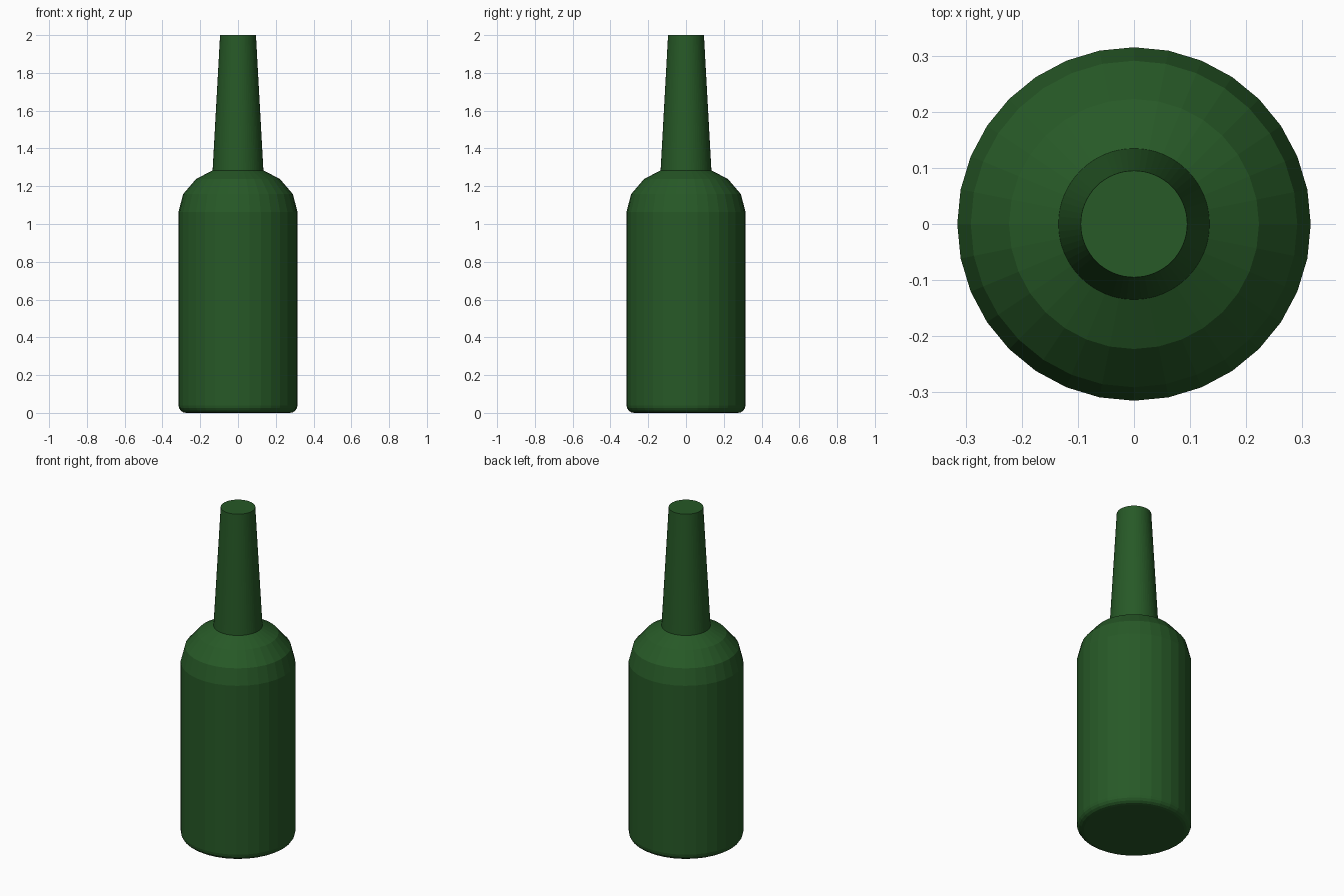
import bpy, bmesh
from math import sin, cos, pi, radians

if "Cube" in bpy.data.objects:
    bpy.data.objects.remove(bpy.data.objects["Cube"])

glass = bpy.data.materials.new("green_glass")
glass.diffuse_color = (0.02, 0.1, 0.02, 1)
glass.use_nodes = True
glass.node_tree.nodes["Principled BSDF"].inputs["Base Color"].default_value = glass.diffuse_color


def lathe(name, profile, sides):
    """Revolve (radius, z) points around z; both ends are closed."""
    bm = bmesh.new()
    rings = []
    for r, z in profile:
        rings.append([bm.verts.new((r * cos(2 * pi * i / sides),
                                    r * sin(2 * pi * i / sides), z))
                      for i in range(sides)])
    for a, b in zip(rings, rings[1:]):
        for i in range(sides):
            j = (i + 1) % sides
            bm.faces.new((a[i], a[j], b[j], b[i]))
    bm.faces.new(rings[0][::-1])
    bm.faces.new(rings[-1])
    mesh = bpy.data.meshes.new(name)
    bm.to_mesh(mesh)
    bm.free()
    mesh.materials.append(glass)
    obj = bpy.data.objects.new(name, mesh)
    bpy.context.collection.objects.link(obj)
    return obj


R, BEVEL = 0.315, 0.04
SHOULDER_Z, SHOULDER_H = 1.063, 0.247

# Body: rounded base edge, straight wall, squashed dome shoulder
base = [(R - BEVEL + BEVEL * sin(radians(a)), BEVEL - BEVEL * cos(radians(a)))
        for a in (0, 22.5, 45, 67.5, 90)]
shoulder = [(R * cos(radians(a)), SHOULDER_Z + SHOULDER_H * sin(radians(a)))
            for a in (0, 22.5, 45, 67.5)]
lathe("bottle_body", base + shoulder, 32)

# Neck: finer tapered cylinder set into the shoulder
lathe("bottle_neck", [(0.135, 1.275), (0.095, 2.0)], 64)
